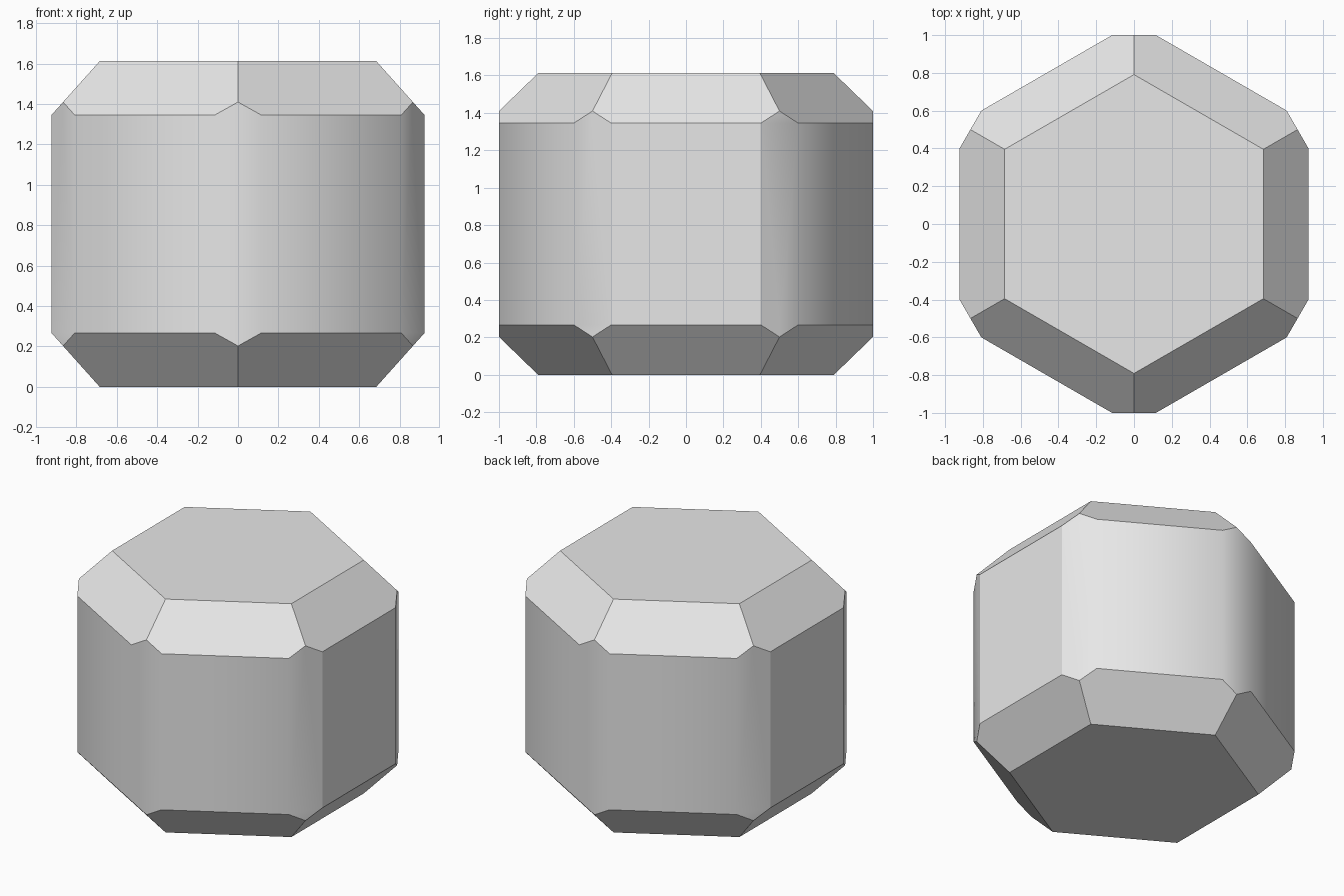
import bpy, bmesh, math
from mathutils import Vector

HEIGHT = 1.612
APOTHEM = 0.924       # centre to flat side
TOP_APOTHEM = 0.685   # centre to side of the end faces
CHAMFER = 0.267       # height of the sloped rims

cube = bpy.data.objects.get("Cube")
if cube:
    bpy.data.objects.remove(cube, do_unlink=True)

grey = bpy.data.materials.new("light_grey")
grey.use_nodes = True
grey.diffuse_color = (0.8, 0.8, 0.8, 1)
grey.node_tree.nodes["Principled BSDF"].inputs["Base Color"].default_value = (0.8, 0.8, 0.8, 1)


def slice_off(bm, point, normal):
    """Cut away everything beyond a plane and cap the opening."""
    cut = bmesh.ops.bisect_plane(
        bm, geom=bm.verts[:] + bm.edges[:] + bm.faces[:], dist=1e-5,
        plane_co=point, plane_no=normal, clear_outer=True)
    rim = [e for e in cut["geom_cut"] if isinstance(e, bmesh.types.BMEdge)]
    bmesh.ops.contextual_create(bm, geom=rim)


# Hexagonal block with corners pointing to the front and back
bm = bmesh.new()
radius = APOTHEM / math.cos(math.pi / 6)
base = [bm.verts.new((radius * math.cos(a), radius * math.sin(a), 0))
        for a in (math.radians(30 + 60 * k) for k in range(6))]
face = bm.faces.new(base)
body = bmesh.ops.extrude_face_region(bm, geom=[face])["geom"]
bmesh.ops.translate(bm, vec=(0, 0, HEIGHT),
                    verts=[v for v in body if isinstance(v, bmesh.types.BMVert)])
bmesh.ops.recalc_face_normals(bm, faces=bm.faces[:])

# Narrow flats on the upright corners
for k in range(6):
    a = math.radians(30 + 60 * k)
    out = Vector((math.cos(a), math.sin(a), 0))
    slice_off(bm, out, out)

# Sloped rims around the top and bottom
for k in range(6):
    a = math.radians(60 * k)
    out = Vector((math.cos(a), math.sin(a), 0))
    for z, up in ((HEIGHT, 1), (0, -1)):
        slope = out * CHAMFER + Vector((0, 0, up * (APOTHEM - TOP_APOTHEM)))
        slice_off(bm, out * TOP_APOTHEM + Vector((0, 0, z)), slope.normalized())

# Smooth the upright walls, keeping rims and the two side faces crisp
bmesh.ops.recalc_face_normals(bm, faces=bm.faces[:])
for f in bm.faces:
    f.smooth = True
for e in bm.edges:
    side_edge = all(abs(v.co.x) > APOTHEM - 0.005 for v in e.verts)
    e.smooth = e.calc_face_angle(math.pi) < math.radians(32) and not side_edge

mesh = bpy.data.meshes.new("chamfered_hexagonal_block")
bm.to_mesh(mesh)
bm.free()
mesh.materials.append(grey)
block = bpy.data.objects.new("chamfered_hexagonal_block", mesh)
bpy.context.collection.objects.link(block)
